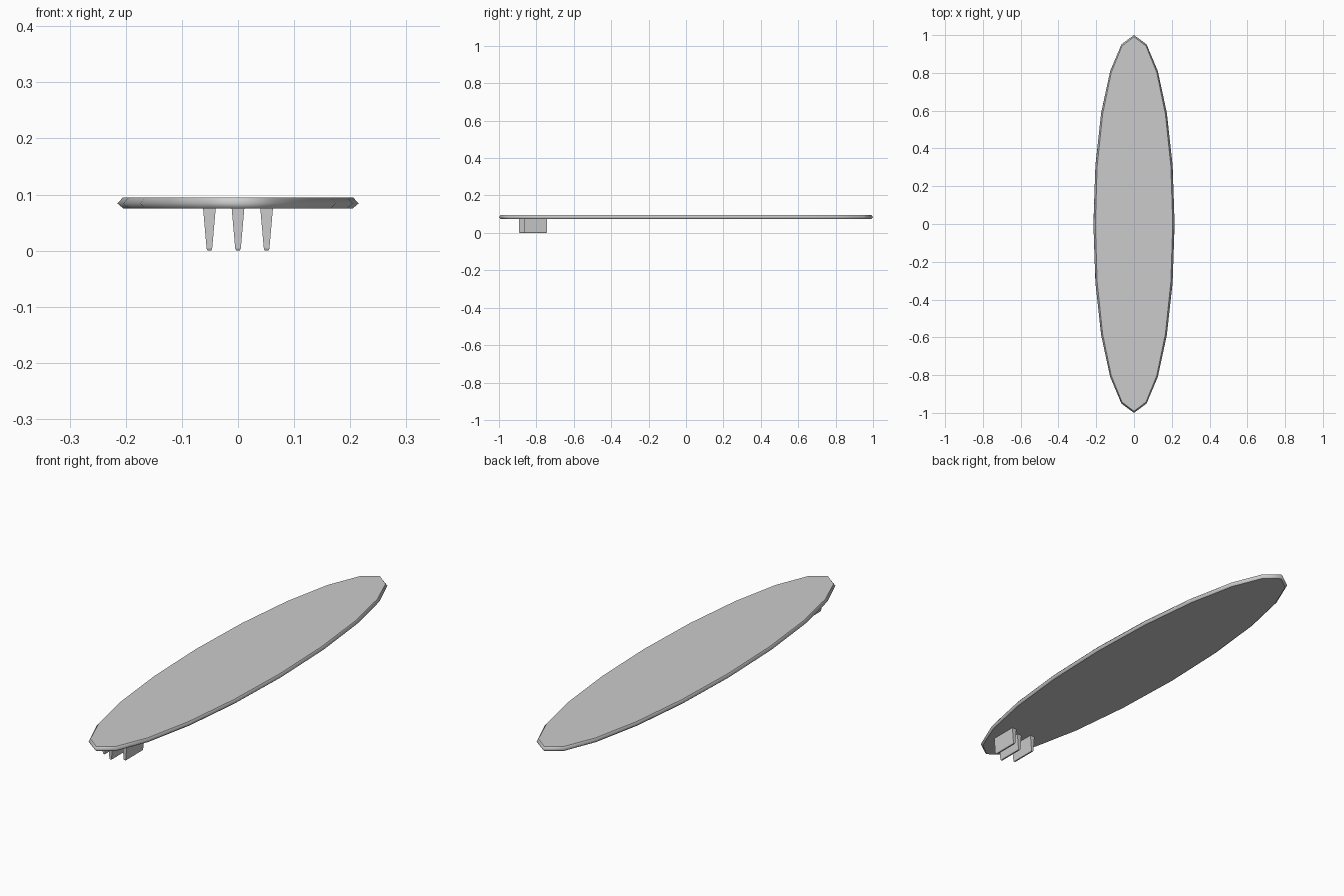
import bpy, bmesh, math

if "Cube" in bpy.data.objects:
    bpy.data.objects.remove(bpy.data.objects["Cube"])

SIDES = 20


def make_object(name, bm):
    bmesh.ops.recalc_face_normals(bm, faces=bm.faces)
    mesh = bpy.data.meshes.new(name)
    bm.to_mesh(mesh)
    bm.free()
    obj = bpy.data.objects.new(name, mesh)
    bpy.context.collection.objects.link(obj)
    return obj


def loft(bm, rings):
    """Join rings of points with side faces and close both ends."""
    loops = [[bm.verts.new(p) for p in ring] for ring in rings]
    n = len(loops[0])
    sides = []
    for a, b in zip(loops, loops[1:]):
        for i in range(n):
            j = (i + 1) % n
            sides.append(bm.faces.new((a[i], a[j], b[j], b[i])))
    bm.faces.new(loops[0][::-1])
    bm.faces.new(loops[-1])
    return sides


def ellipse(rx, ry, z):
    steps = [2 * math.pi * i / SIDES for i in range(SIDES)]
    return [(rx * math.sin(a), ry * math.cos(a), z) for a in steps]


def rectangle(x, y0, y1, half, z):
    return [(x - half, y0, z), (x + half, y0, z), (x + half, y1, z), (x - half, y1, z)]


# Board: long 20-sided ellipse with a pointed, smooth rim and flat faces
bm = bmesh.new()
rim = loft(bm, [ellipse(0.204, 0.99, 0.075),
                ellipse(0.215, 1.0, 0.084),
                ellipse(0.205, 0.991, 0.095)])
for face in rim:
    face.smooth = True
make_object("board", bm)

# Fins: three thin blades tapering downwards, the middle one further back
for name, x, y0 in (("left_fin", -0.051, -0.866),
                    ("middle_fin", 0.0, -0.893),
                    ("right_fin", 0.051, -0.866)):
    bm = bmesh.new()
    y1 = y0 + 0.122
    loft(bm, [rectangle(x, y0 + 0.002, y1 - 0.002, 0.003, 0.0),
              rectangle(x, y0, y1, 0.005, 0.004),
              rectangle(x, y0, y1, 0.0115, 0.078)])
    make_object(name, bm)
